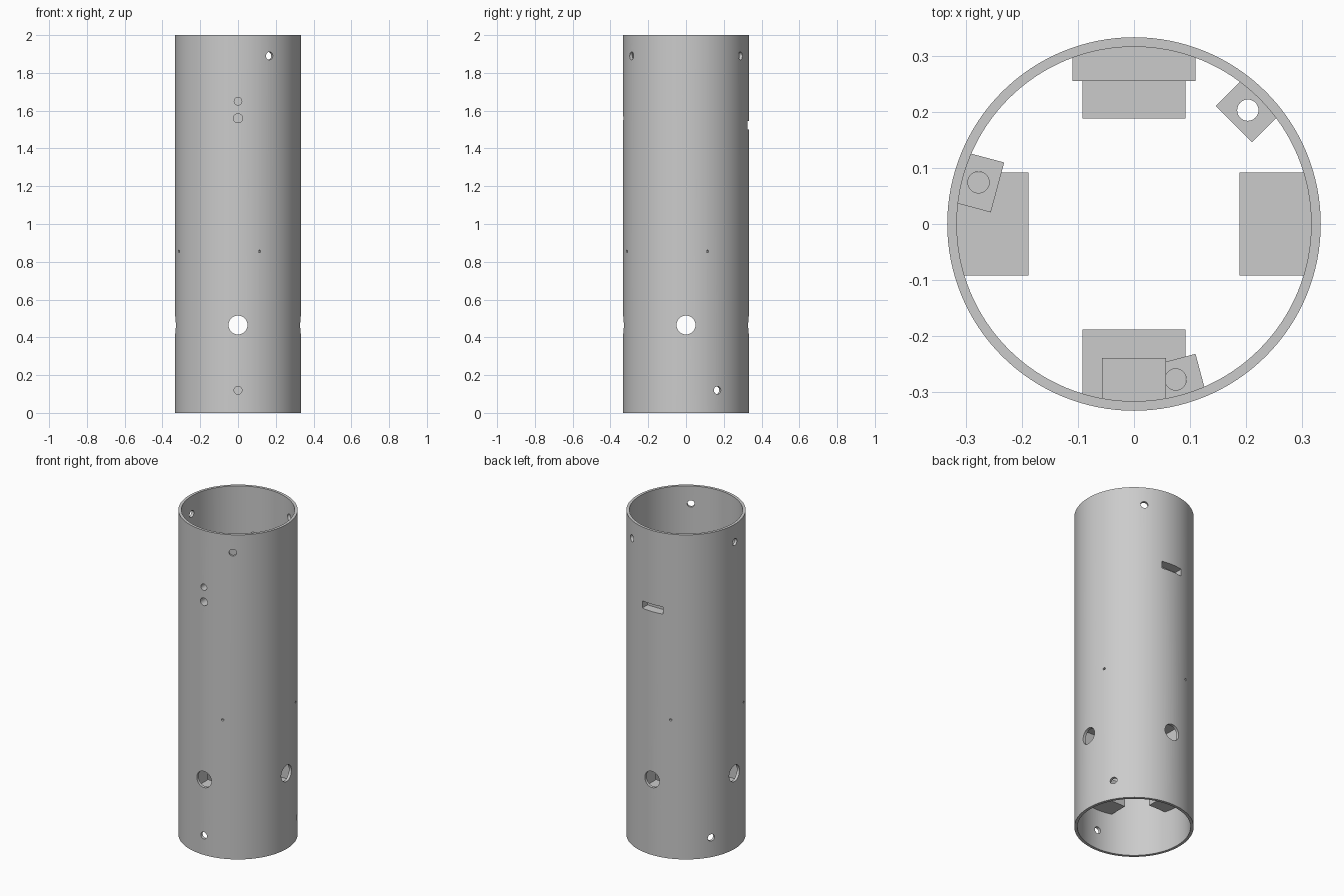
import bpy, bmesh, math
from mathutils import Matrix

cube = bpy.data.objects.get("Cube")
if cube:
    bpy.data.objects.remove(cube, do_unlink=True)

HEIGHT, OUTER, INNER = 2.0, 0.333, 0.316

grey = bpy.data.materials.new("plain grey")
grey.use_nodes = True
colour = (0.6, 0.6, 0.6, 1)
grey.diffuse_color = colour
grey.node_tree.nodes["Principled BSDF"].inputs["Base Color"].default_value = colour


def radial(angle):
    return Matrix.Rotation(math.radians(angle), 4, 'Z')


def add_box(bm, angle, r0, r1, half, z0, z1):
    """Box reaching from radius r0 to r1 along the given direction."""
    m = radial(angle) @ Matrix.Translation(((r0 + r1) / 2, 0, (z0 + z1) / 2))
    bmesh.ops.create_cube(bm, size=1, matrix=m @ Matrix.Diagonal((r1 - r0, half * 2, z1 - z0, 1)))


def add_drill(bm, angle, z, radius, r0=0.27, r1=0.4):
    """Cylinder pointing outward through the wall."""
    m = radial(angle) @ Matrix.Translation(((r0 + r1) / 2, 0, z)) @ Matrix.Rotation(math.pi / 2, 4, 'Y')
    bmesh.ops.create_cone(bm, cap_ends=True, segments=32, radius1=radius, radius2=radius,
                          depth=r1 - r0, matrix=m)


def add_post(bm, radius, z0, z1, x=0, angle=0, segments=128):
    """Upright cylinder."""
    m = radial(angle) @ Matrix.Translation((x, 0, (z0 + z1) / 2))
    bmesh.ops.create_cone(bm, cap_ends=True, segments=segments, radius1=radius, radius2=radius,
                          depth=z1 - z0, matrix=m)


def make(name, bm):
    bmesh.ops.recalc_face_normals(bm, faces=bm.faces)
    mesh = bpy.data.meshes.new(name)
    bm.to_mesh(mesh)
    bm.free()
    ob = bpy.data.objects.new(name, mesh)
    bpy.context.collection.objects.link(ob)
    return ob


def carve(ob, bm, operation='DIFFERENCE'):
    """Apply a boolean with a temporary cutter."""
    cutter = make("cutter", bm)
    cutter.hide_render = True
    mod = ob.modifiers.new("carve", 'BOOLEAN')
    mod.operation, mod.object, mod.solver = operation, cutter, 'EXACT'
    bpy.context.view_layer.update()
    graph = bpy.context.evaluated_depsgraph_get()
    mesh = bpy.data.meshes.new_from_object(ob.evaluated_get(graph))
    ob.modifiers.clear()
    ob.data = mesh
    bpy.data.objects.remove(cutter, do_unlink=True)


def finish(ob):
    ob.data.materials.clear()
    ob.data.materials.append(grey)
    bpy.ops.object.select_all(action='DESELECT')
    ob.select_set(True)
    bpy.context.view_layer.objects.active = ob
    bpy.ops.object.shade_smooth_by_angle(angle=math.radians(30))


def make_block(name, angle, r0, half, z0, z1):
    """Block whose outer face follows the tube wall."""
    bm = bmesh.new()
    add_box(bm, angle, r0, 0.36, half, z0, z1)
    ob = make(name, bm)
    core = bmesh.new()
    add_post(core, INNER + 0.004, -0.1, HEIGHT + 0.1)
    carve(ob, core, 'INTERSECT')
    return ob


# Tube wall
bm = bmesh.new()
add_post(bm, OUTER, 0, HEIGHT)
tube = make("tube_wall", bm)
bm = bmesh.new()
add_post(bm, INNER, -0.1, HEIGHT + 0.1)
carve(tube, bm)

# Wall holes: top screws, bottom screws, pin holes, large ports, front pair, back slot
bm = bmesh.new()
for a in (-60, 60, 180):
    add_drill(bm, a, 1.89, 0.021)
    add_drill(bm, a - 30, 0.12, 0.021)
for a in (0, 90, 180, 270):
    add_drill(bm, a + 20, 0.855, 0.007)
    add_drill(bm, a, 0.465, 0.05)
add_drill(bm, -90, 1.65, 0.02)
add_drill(bm, -90, 1.56, 0.024)
add_box(bm, 90, 0.27, 0.4, 0.07, 1.5, 1.545)
carve(tube, bm)
finish(tube)

# Four hollow port blocks behind the large holes
for side, a in (("left", 0), ("back", 90), ("right", 180), ("front", 270)):
    block = make_block(side + "_port_block", a, 0.188, 0.092, 0.25, 0.68)
    bm = bmesh.new()
    add_box(bm, a, 0.15, 0.36, 0.072, 0.39, 0.54)
    carve(block, bm)
    finish(block)

# Back block with the slot pocket
block = make_block("slot_block", 90, 0.255, 0.11, 1.32, 1.72)
bm = bmesh.new()
add_box(bm, 90, 0.275, 0.4, 0.07, 1.5, 1.545)
carve(block, bm)
finish(block)

# Front block behind the pair of small holes
block = make_block("button_block", -90, 0.239, 0.057, 1.5, 1.7)
bm = bmesh.new()
add_drill(bm, -90, 1.65, 0.02, r0=0.2)
add_drill(bm, -90, 1.56, 0.024, r0=0.2)
carve(block, bm)
finish(block)

# Three screw lugs with upright holes
for i, a in enumerate((-75, 45, 165)):
    lug = make_block("screw_lug_%d" % (i + 1), a, 0.252, 0.046, 0.95, 1.1)
    bm = bmesh.new()
    add_post(bm, 0.019, 0.9, 1.2, x=0.287, angle=a, segments=32)
    carve(lug, bm)
    finish(lug)
